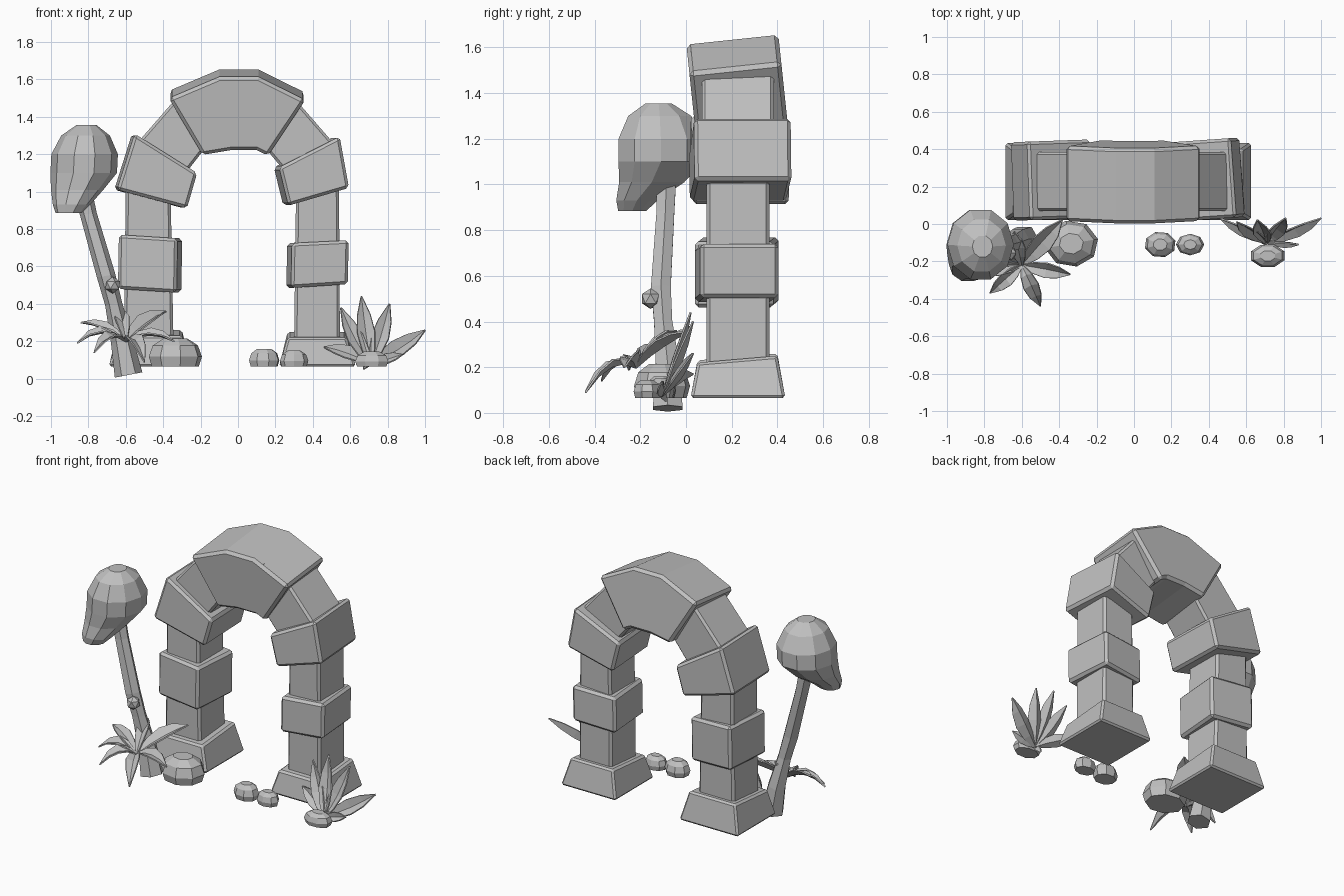
import bpy
import bmesh
from math import cos, sin, pi, radians
from mathutils import Vector, Matrix

if "Cube" in bpy.data.objects:
    bpy.data.objects.remove(bpy.data.objects["Cube"], do_unlink=True)

# One stone-grey material for everything
stone = bpy.data.materials.new("stone grey")
stone.use_nodes = True
grey = (0.53, 0.53, 0.53, 1)
stone.diffuse_color = grey
stone.node_tree.nodes["Principled BSDF"].inputs["Base Color"].default_value = grey


def finish(name, bm):
    mesh = bpy.data.meshes.new(name)
    bm.to_mesh(mesh)
    bm.free()
    mesh.materials.append(stone)
    obj = bpy.data.objects.new(name, mesh)
    bpy.context.scene.collection.objects.link(obj)
    return obj


def loft(name, loops, bevel=0, yaw=0, pitch=0):
    """Skin a closed solid through loops of points, then turn it about its centre."""
    bm = bmesh.new()
    rings = [[bm.verts.new(p) for p in loop] for loop in loops]
    n = len(rings[0])
    for low, high in zip(rings, rings[1:]):
        for i in range(n):
            j = (i + 1) % n
            bm.faces.new((low[i], low[j], high[j], high[i]))
    bm.faces.new(rings[0][::-1])
    bm.faces.new(rings[-1])
    bmesh.ops.recalc_face_normals(bm, faces=bm.faces)
    centre = sum((v.co for v in bm.verts), Vector()) / len(bm.verts)
    turn = Matrix.Rotation(radians(yaw), 3, "Z") @ Matrix.Rotation(radians(pitch), 3, "X")
    bmesh.ops.rotate(bm, verts=bm.verts, cent=centre, matrix=turn)
    obj = finish(name, bm)
    if bevel:
        mod = obj.modifiers.new("chamfer", "BEVEL")
        mod.width = bevel
        mod.segments = 1
        mod.limit_method = "ANGLE"
        mod.angle_limit = radians(35)
    return obj


def slab(name, outline, front, back, **kw):
    """Front outline (x, z) pushed from front to back."""
    return loft(name, [[(x, y, z) for x, z in outline] for y in (front, back)], **kw)


def ellipse(x, y, z, rx, ry, sides, turn=0.0):
    return [(x + rx * cos(2 * pi * i / sides + turn),
             y + ry * sin(2 * pi * i / sides + turn), z) for i in range(sides)]


# Column bases: tapered blocks with a top sloping up to the back
def base(name, x0, x1, lift):
    bottom = [(x0, 0.02, 0.065), (x1, 0.02, 0.065), (x1, 0.435, 0.065), (x0, 0.435, 0.065)]
    a, b = x0 + 0.045, x1 - 0.05
    top = [(a, 0.05, lift), (b, 0.05, lift), (b, 0.4, lift + 0.03), (a, 0.4, lift + 0.03)]
    loft(name, [bottom, top], bevel=0.012)


base("left_base", 0.22, 0.63, 0.22)
base("right_base", -0.69, -0.25, 0.23)

# Column shafts
slab("left_shaft", [(0.3, 0.2), (0.545, 0.2), (0.54, 1.02), (0.31, 0.98)], 0.09, 0.365, bevel=0.015)
slab("right_shaft", [(-0.61, 0.2), (-0.345, 0.2), (-0.36, 0.98), (-0.6, 1.02)], 0.09, 0.365, bevel=0.015)

# Collar blocks half way up, slightly twisted
slab("left_collar", [(0.27, 0.485), (0.575, 0.505), (0.58, 0.74), (0.275, 0.725)],
     0.05, 0.395, bevel=0.016, yaw=4.5)
slab("right_collar", [(-0.63, 0.48), (-0.315, 0.46), (-0.31, 0.75), (-0.625, 0.77)],
     0.05, 0.395, bevel=0.016, yaw=-4.5)

# Shoulder blocks where the arch starts to lean in
slab("left_shoulder", [(0.255, 0.925), (0.58, 1.02), (0.53, 1.295), (0.205, 1.13)],
     0.025, 0.45, bevel=0.016, yaw=4)
slab("right_shoulder", [(-0.655, 1.01), (-0.28, 0.91), (-0.225, 1.1), (-0.56, 1.31)],
     0.025, 0.445, bevel=0.016, yaw=2)

# Narrow stones between shoulders and keystone
slab("left_voussoir", [(0.29, 1.06), (0.51, 1.26), (0.31, 1.49), (0.14, 1.24)], 0.07, 0.385, bevel=0.014)
slab("right_voussoir", [(-0.31, 1.06), (-0.53, 1.27), (-0.33, 1.5), (-0.17, 1.24)], 0.07, 0.385, bevel=0.014)

# Keystone, leaning forward, with a chipped crack
keystone = slab("keystone", [(-0.37, 1.52), (-0.1, 1.635), (0.11, 1.635), (0.36, 1.51),
                             (0.16, 1.21), (0.1, 1.24), (-0.04, 1.24), (-0.19, 1.215)],
                0.025, 0.43, bevel=0.018, pitch=6)
crack = loft("crack_cutter", [[(0.11, -0.05, 1.68), (0.18, -0.05, 1.68), (0.18, -0.05, 1.55)],
                              [(0.15, 0.12, 1.68), (0.16, 0.12, 1.68), (0.16, 0.12, 1.62)]])
crack.hide_render = True
crack.hide_set(True)
crack.display_type = "WIRE"
cut = keystone.modifiers.new("crack", "BOOLEAN")
cut.object = crack
cut.operation = "DIFFERENCE"

# Tree trunk: six-sided tube along a leaning path
trunk_path = [(-0.585, -0.08, 0.02, 0.075), (-0.62, -0.08, 0.2, 0.06), (-0.665, -0.1, 0.4, 0.046),
              (-0.705, -0.11, 0.55, 0.05), (-0.8, -0.09, 0.88, 0.045), (-0.84, -0.085, 1.05, 0.05)]
tilt = Matrix.Rotation(radians(-11), 3, "Y")
trunk_loops = []
for x, y, z, r in trunk_path:
    ring = ellipse(0, 0, 0, r, r, 6)
    trunk_loops.append([tilt @ Vector(p) + Vector((x, y, z)) for p in ring])
loft("tree_trunk", trunk_loops)

# Knot on the trunk
bm = bmesh.new()
bmesh.ops.create_icosphere(bm, subdivisions=1, radius=0.045)
bmesh.ops.translate(bm, verts=bm.verts, vec=(-0.67, -0.155, 0.5))
finish("trunk_knot", bm)

# Tree crown: faceted ball drooping to the front outside
crown_rings = [(-0.905, -0.235, 0.885, 0.07, 0.065), (-0.89, -0.215, 0.93, 0.1, 0.095),
               (-0.86, -0.15, 1.01, 0.14, 0.15), (-0.825, -0.11, 1.1, 0.178, 0.195),
               (-0.82, -0.11, 1.2, 0.178, 0.195), (-0.815, -0.115, 1.3, 0.13, 0.145),
               (-0.81, -0.12, 1.355, 0.055, 0.06)]
loft("tree_crown", [ellipse(*ring, 10) for ring in crown_rings])


# Rocks: low domes on flat bottoms
def rock(name, x, y, rx, ry, height, turn):
    profile = [(0.88, 0), (1, 0.35), (0.85, 0.75), (0.45, 1)]
    loft(name, [ellipse(x, y, 0.065 + height * h, rx * s, ry * s, 8, turn) for s, h in profile])


rock("large_rock", -0.335, -0.105, 0.145, 0.125, 0.15, 0.2)
rock("small_rock_1", 0.14, -0.11, 0.085, 0.07, 0.095, 0.3)
rock("small_rock_2", 0.3, -0.11, 0.076, 0.058, 0.085, 0.0)
rock("plant_rock", 0.715, -0.17, 0.096, 0.064, 0.08, 0.4)


# Plants: creased pointed leaves from a root to each tip
def plant(name, root, facing, leaves):
    root, facing = Vector(root), Vector(facing).normalized()
    profile = [(0, 0.2), (0.25, 0.75), (0.5, 1), (0.75, 0.75), (1, 0.06)]
    for k, (x, y, z, width, arch) in enumerate(leaves, 1):
        along = Vector((x, y, z)) - root
        side = along.cross(facing).normalized() * width / 2
        bm = bmesh.new()
        rows = []
        for t, w in profile:
            mid = root + along * t + Vector((0, 0, 4 * arch * t * (1 - t)))
            fold = facing * w * width * 0.15
            rows.append([bm.verts.new(p) for p in
                         (mid - side * w + fold, mid - fold, mid + side * w + fold)])
        for a, b in zip(rows, rows[1:]):
            for i in (0, 1):
                bm.faces.new((a[i], a[i + 1], b[i + 1], b[i]))
        bmesh.ops.recalc_face_normals(bm, faces=bm.faces)
        leaf = finish(f"{name}_leaf_{k}", bm)
        thick = leaf.modifiers.new("thickness", "SOLIDIFY")
        thick.thickness = 0.008
        thick.offset = 0


plant("drooping_plant", (-0.6, -0.22, 0.2), (0, -0.35, 1), [
    (-0.385, 0.02, 0.36, 0.11, 0.03), (-0.34, -0.27, 0.2, 0.085, 0.045),
    (-0.5, -0.44, 0.09, 0.085, 0.07), (-0.77, -0.37, 0.14, 0.08, 0.06),
    (-0.86, -0.25, 0.19, 0.08, 0.06), (-0.84, -0.13, 0.3, 0.08, 0.03),
    (-0.64, -0.04, 0.36, 0.08, 0.04)])
plant("upright_plant", (0.71, -0.1, 0.08), (0, -1, 0.5), [
    (0.66, 0.02, 0.44, 0.095, -0.02), (0.55, 0.01, 0.38, 0.09, -0.02),
    (0.81, 0.03, 0.4, 0.095, -0.02), (1.0, 0.03, 0.26, 0.1, -0.01),
    (0.46, 0.03, 0.17, 0.08, 0.015), (0.88, -0.11, 0.13, 0.06, 0.0),
    (0.67, -0.09, 0.05, 0.05, 0.02)])
